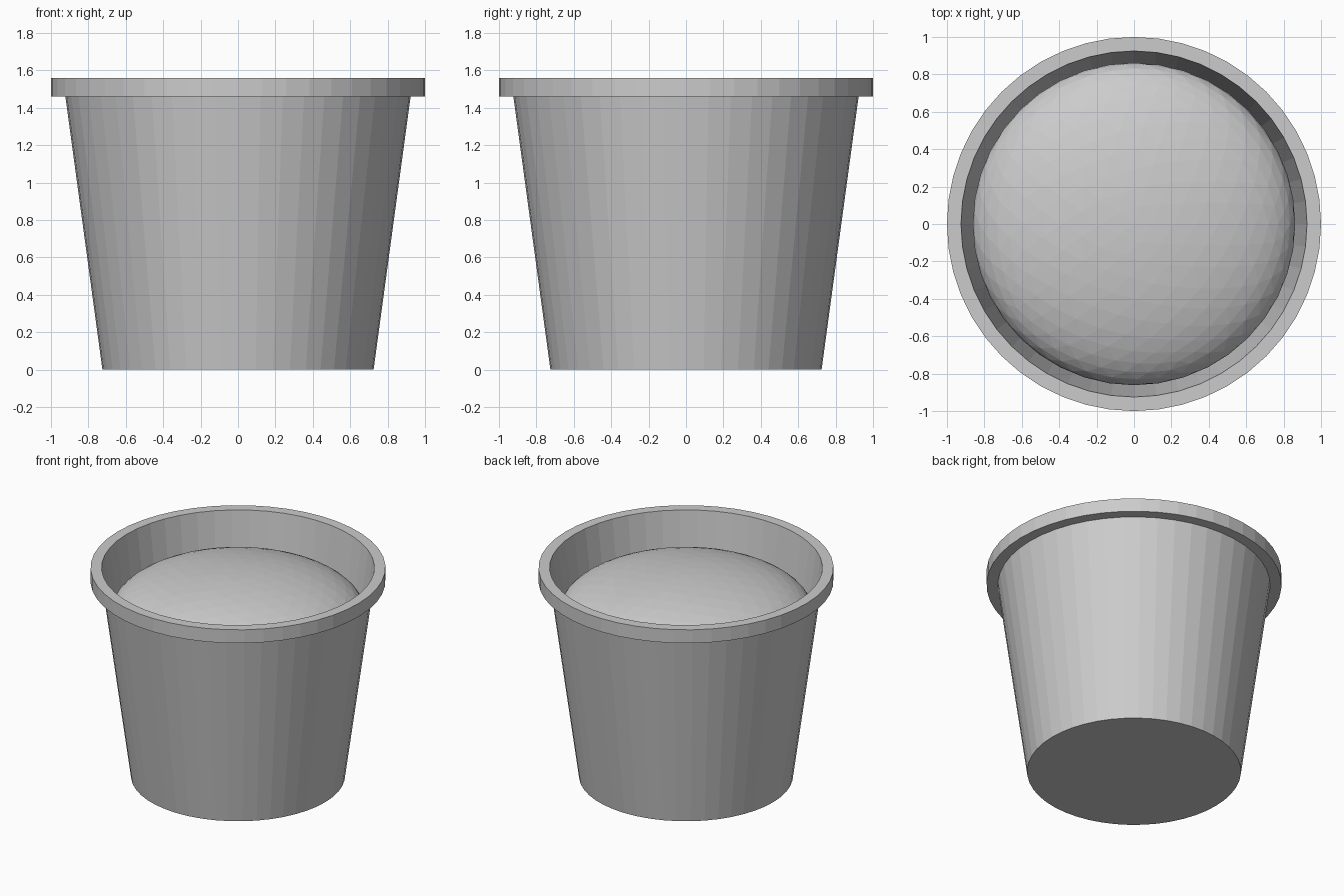
import bpy, bmesh, math

if "Cube" in bpy.data.objects:
    bpy.data.objects.remove(bpy.data.objects["Cube"])

SIDES = 48

grey = bpy.data.materials.new("plain grey")
grey.diffuse_color = (0.6, 0.6, 0.6, 1)
grey.use_nodes = True
grey.node_tree.nodes["Principled BSDF"].inputs["Base Color"].default_value = grey.diffuse_color


def finish(name, bm):
    bmesh.ops.recalc_face_normals(bm, faces=bm.faces)
    mesh = bpy.data.meshes.new(name)
    bm.to_mesh(mesh)
    bm.free()
    mesh.materials.append(grey)
    obj = bpy.data.objects.new(name, mesh)
    bpy.context.collection.objects.link(obj)
    return obj


def lathe(name, profile):
    """Revolve (radius, z) points and cap both ends."""
    bm = bmesh.new()
    rings = []
    for r, z in profile:
        rings.append([bm.verts.new((r * math.cos(2 * math.pi * i / SIDES),
                                    r * math.sin(2 * math.pi * i / SIDES), z))
                      for i in range(SIDES)])
    for a, b in zip(rings, rings[1:]):
        for i in range(SIDES):
            j = (i + 1) % SIDES
            bm.faces.new((a[i], a[j], b[j], b[i]))
    bm.faces.new(rings[0])
    bm.faces.new(rings[-1])
    return finish(name, bm)


# Tapered pot: outer wall, overhanging rim, inner wall and inside floor
lathe("pot", [(0.725, 0), (0.923, 1.46), (1.0, 1.46), (1.0, 1.56),
              (0.925, 1.56), (0.735, 0.12)])

# Domed soil: flattened ball sitting just below the rim
bm = bmesh.new()
bmesh.ops.create_icosphere(bm, subdivisions=4, radius=1)
for v in bm.verts:
    v.co = (v.co.x * 0.862, v.co.y * 0.862, 1.22 + v.co.z * 0.29)
finish("soil", bm)
